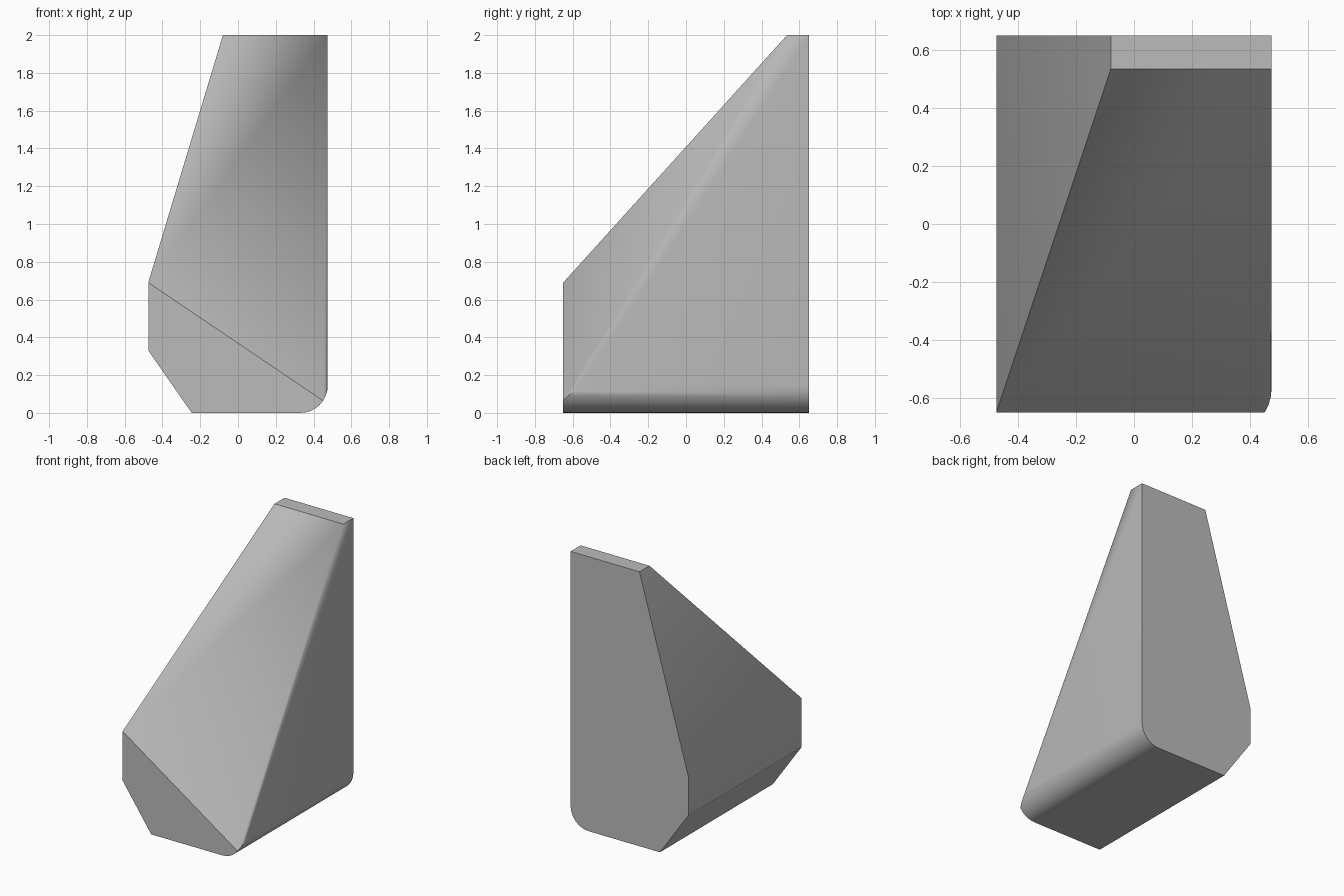
import bpy, bmesh, math

cube = bpy.data.objects.get("Cube")
if cube:
    bpy.data.objects.remove(cube, do_unlink=True)

# Plain grey material
grey = bpy.data.materials.new("stone grey")
grey.use_nodes = True
colour = (0.5, 0.5, 0.5, 1)
grey.diffuse_color = colour
grey.node_tree.nodes["Principled BSDF"].inputs["Base Color"].default_value = colour

SIDE, DEPTH, RADIUS, STEPS = 0.475, 0.65, 0.145, 8


def arc_point(step):
    """Point on the rounded lower corner; step 0 is on the upright side."""
    a = math.radians(90 * step / STEPS)
    return SIDE - RADIUS + RADIUS * math.cos(a), RADIUS - RADIUS * math.sin(a)


points = []

# Narrow flat top
for x in (-0.08, SIDE):
    for y in (0.535, DEPTH):
        points.append((x, y, 2))

# Upright and chamfered side, running front to back
for y, shoulder in ((-DEPTH, 0.69), (DEPTH, 0.61)):
    points += [(-SIDE, y, shoulder), (-SIDE, y, 0.33), (-0.245, y, 0)]

# Rounded lower edge, trimmed at the front by the slope
trim = (-0.56, -0.595, -0.625)
for i in range(STEPS + 1):
    x, z = arc_point(i)
    points.append((x, DEPTH, z))
    points.append((x, trim[i] if i < len(trim) else -DEPTH, z))

# Wrap the points into one convex block
bm = bmesh.new()
for p in points:
    bm.verts.new(p)
bmesh.ops.convex_hull(bm, input=bm.verts[:])
loose = [v for v in bm.verts if not v.link_faces]
bmesh.ops.delete(bm, geom=loose, context='VERTS')
bmesh.ops.dissolve_limit(bm, angle_limit=math.radians(0.5),
                         verts=bm.verts[:], edges=bm.edges[:])
bmesh.ops.recalc_face_normals(bm, faces=bm.faces[:])

mesh = bpy.data.meshes.new("wedge_block")
bm.to_mesh(mesh)
bm.free()
mesh.materials.append(grey)
block = bpy.data.objects.new("wedge_block", mesh)
bpy.context.collection.objects.link(block)

# Smooth the rounded edge, keep the creases sharp
bpy.ops.object.select_all(action='DESELECT')
block.select_set(True)
bpy.context.view_layer.objects.active = block
bpy.ops.object.shade_smooth_by_angle(angle=math.radians(30))
